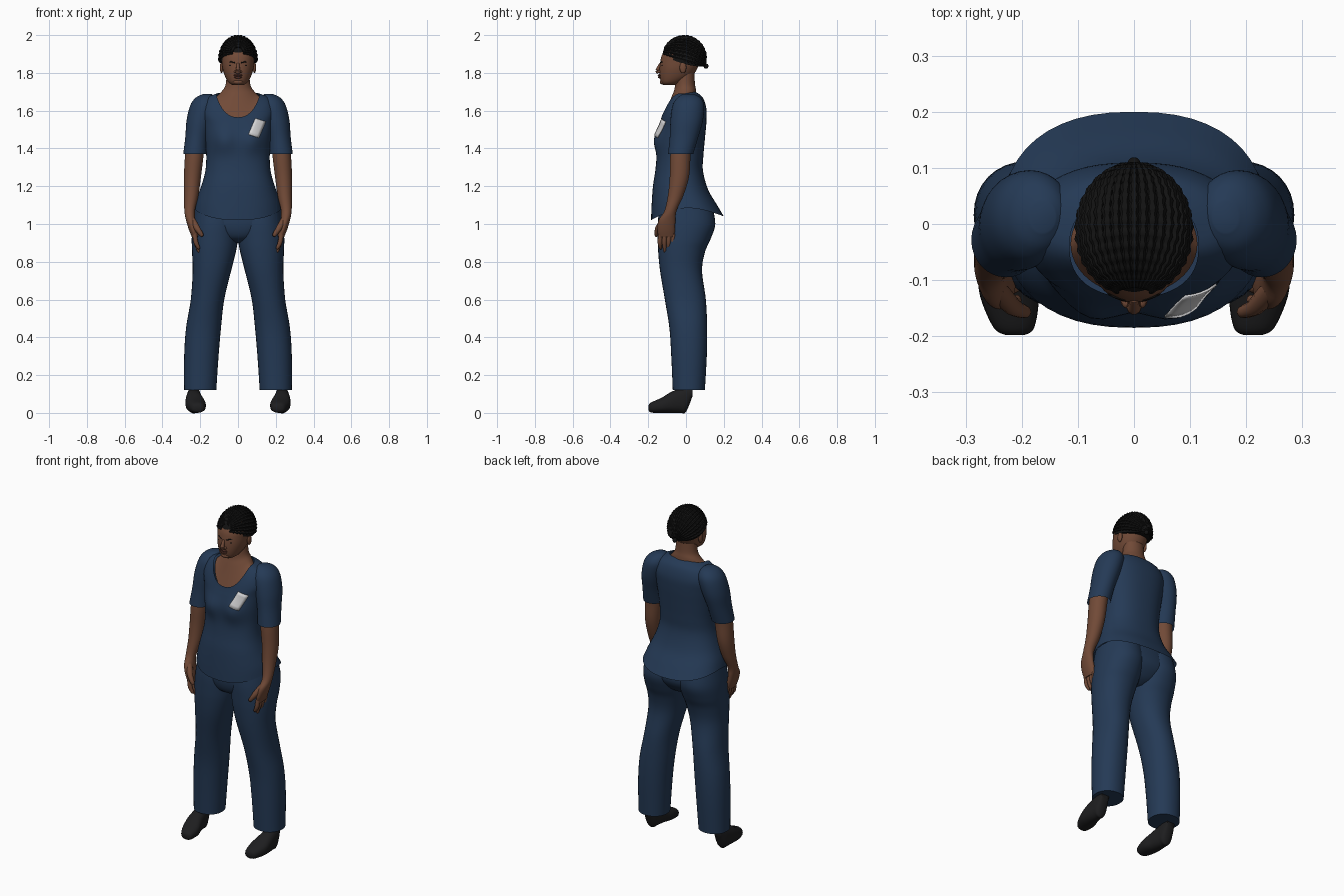
import bpy, bmesh, math
from mathutils import Vector
from mathutils.bvhtree import BVHTree

cube = bpy.data.objects.get("Cube")
if cube:
    bpy.data.objects.remove(cube, do_unlink=True)


def material(name, rgb):
    m = bpy.data.materials.new(name)
    m.use_nodes = True
    m.diffuse_color = (*rgb, 1)
    m.node_tree.nodes["Principled BSDF"].inputs["Base Color"].default_value = (*rgb, 1)
    return m


NAVY = material("navy cloth", (0.018, 0.042, 0.092))
SKIN = material("brown skin", (0.165, 0.068, 0.038))
LIPS = material("dark lips", (0.10, 0.035, 0.025))
HAIR = material("black hair", (0.006, 0.006, 0.006))
SHOE = material("black leather", (0.013, 0.013, 0.014))
WHITE = material("pale badge", (0.65, 0.65, 0.66))


def spline(rows, n=5):
    """Smooth interpolation through rows of numbers."""
    out = []
    for i in range(len(rows) - 1):
        a, b, c, d = (rows[max(0, min(len(rows) - 1, i + k))] for k in (-1, 0, 1, 2))
        for j in range(n):
            t = j / n
            out.append([0.5 * (2 * q + (r - p) * t + (2 * p - 5 * q + 4 * r - s) * t * t
                               + (3 * q - p - 3 * r + s) * t ** 3)
                        for p, q, r, s in zip(a, b, c, d)])
    return out + [list(rows[-1])]


def finish(name, bm, mat):
    bmesh.ops.recalc_face_normals(bm, faces=bm.faces)
    me = bpy.data.meshes.new(name)
    bm.to_mesh(me)
    bm.free()
    me.materials.append(mat)
    ob = bpy.data.objects.new(name, me)
    bpy.context.collection.objects.link(ob)
    bpy.ops.object.select_all(action='DESELECT')
    ob.select_set(True)
    bpy.context.view_layer.objects.active = ob
    bpy.ops.object.shade_smooth_by_angle(angle=math.radians(50))
    return ob


def skin_rings(name, rings, mat, start=True, end=True):
    bm = bmesh.new()
    vs = [[bm.verts.new(p) for p in ring] for ring in rings]
    n = len(vs[0])
    for a, b in zip(vs, vs[1:]):
        for i in range(n):
            bm.faces.new((a[i], a[(i + 1) % n], b[(i + 1) % n], b[i]))
    if start:
        bm.faces.new(vs[0])
    if end:
        bm.faces.new(vs[-1])
    return finish(name, bm, mat)


def power(v, e):
    return math.copysign(abs(v) ** e, v)


def angles(n):
    return [2 * math.pi * i / n for i in range(n)]


def body(name, rows, mat, e=1.0, bump=None, **caps):
    """Rows: front z, side z, back z, half width, front y, back y."""
    rings = []
    for zf, zs, zb, rx, yf, yb in spline(rows):
        ring = []
        for a in angles(48):
            c, s = math.cos(a), math.sin(a)
            z = zs + ((zf if s < 0 else zb) - zs) * abs(s) ** 1.5
            x = rx * power(c, e)
            y = (yf + yb) / 2 + (yb - yf) / 2 * power(s, e)
            if bump and s < 0:
                y -= bump(x, z) * abs(s)
            ring.append((x, y, z))
        rings.append(ring)
    return skin_rings(name, rings, mat, **caps)


def limb(name, rows, mat, side, e=1.0, **caps):
    """Rows: z, inner x, outer x, front y, back y."""
    rings = [[(side * ((x0 + x1) / 2 + (x1 - x0) / 2 * power(math.cos(a), e)),
               (y0 + y1) / 2 + (y1 - y0) / 2 * power(math.sin(a), e), z) for a in angles(32)]
             for z, x0, x1, y0, y1 in spline(rows)]
    return skin_rings(name, rings, mat, **caps)


def tube(name, pts, radii, mat, sides=10):
    pts = [Vector(p) for p in pts]
    rings = []
    for i, (p, r) in enumerate(zip(pts, radii)):
        q = (pts[min(i + 1, len(pts) - 1)] - pts[max(i - 1, 0)]).to_track_quat('Z', 'Y')
        rings.append([p + q @ Vector((r * math.cos(a), r * math.sin(a), 0)) for a in angles(sides)])
    return skin_rings(name, rings, mat)


def ball(name, loc, size, mat):
    bm = bmesh.new()
    bmesh.ops.create_uvsphere(bm, u_segments=20, v_segments=12, radius=1)
    bmesh.ops.scale(bm, vec=size, verts=bm.verts)
    bmesh.ops.translate(bm, vec=loc, verts=bm.verts)
    return finish(name, bm, mat)


# Shirt with flared hem and scooped neckline
def bust(x, z):
    return 0.026 * math.exp(-((abs(x) - 0.08) / 0.06) ** 2 - ((z - 1.44) / 0.065) ** 2)


shirt = body("shirt", [
    (1.02, 1.085, 1.04, .235, -.185, .20), (1.10, 1.13, 1.10, .222, -.182, .165),
    (1.20, 1.20, 1.18, .195, -.175, .118), (1.28, 1.28, 1.28, .173, -.163, .09),
    (1.36, 1.36, 1.36, .168, -.155, .092), (1.45, 1.45, 1.45, .175, -.152, .10),
    (1.51, 1.54, 1.54, .185, -.143, .108), (1.54, 1.61, 1.61, .193, -.136, .108),
    (1.555, 1.665, 1.67, .168, -.132, .088), (1.565, 1.69, 1.70, .115, -.13, .05)],
    NAVY, e=0.85, bump=bust, start=False, end=False)

# Badge plate laid over the chest
tree = BVHTree.FromPolygons([v.co for v in shirt.data.vertices],
                            [p.vertices for p in shirt.data.polygons])
top_l, top_r, low_l = Vector((.092, 0, 1.56)), Vector((.148, 0, 1.542)), Vector((.055, 0, 1.475))
bm = bmesh.new()
grid = []
for j in range(6):
    row = []
    for i in range(5):
        p = top_l + (top_r - top_l) * i / 4 + (low_l - top_l) * j / 5
        hit = tree.ray_cast(Vector((p.x, -1, p.z)), Vector((0, 1, 0)))[0]
        row.append(bm.verts.new((p.x, (hit.y if hit else -.14) - .006, p.z)))
    grid.append(row)
for a, b in zip(grid, grid[1:]):
    for i in range(4):
        bm.faces.new((a[i], b[i], b[i + 1], a[i + 1]))
badge = finish("badge", bm, WHITE)
badge.modifiers.new("thickness", 'SOLIDIFY').thickness = 0.004

# Trouser seat
body("trouser_seat", [
    (.90, .90, .90, .04, -.07, .05), (.93, .93, .93, .13, -.125, .10),
    (1.0, 1.0, 1.0, .222, -.147, .145), (1.1, 1.1, 1.1, .215, -.14, .13)], NAVY, e=0.9)

# Neck and upper chest
body("neck", [
    (1.80, 1.80, 1.80, .06, -.055, .045), (1.72, 1.735, 1.745, .066, -.06, .047),
    (1.67, 1.70, 1.715, .088, -.078, .052), (1.55, 1.675, 1.69, .113, -.126, .055)], SKIN)

# Head
body("head", [(z, z, z, w, f, b) for z, w, f, b in (
    (1.735, .028, -.12, -.05), (1.75, .05, -.132, -.02), (1.78, .068, -.139, .03),
    (1.82, .081, -.14, .058), (1.86, .086, -.136, .075), (1.90, .087, -.125, .085),
    (1.95, .07, -.09, .065), (1.975, .035, -.05, .025))], SKIN, e=0.93)
tube("nose", spline([(0, -.134, 1.85), (0, -.146, 1.825), (0, -.149, 1.812), (0, -.143, 1.803)]),
     [.007 + .0006 * min(i, 12) for i in range(16)], SKIN)
ball("upper_lip", (0, -.139, 1.787), (.024, .011, .006), LIPS)
ball("lower_lip", (0, -.137, 1.777), (.021, .011, .007), LIPS)
ball("chin", (0, -.122, 1.752), (.028, .017, .014), SKIN)

# Braided hair: a cap on a tilted axis with rope-like rows meeting at the back
CENTRE, BACK, UP = Vector((0, -.012, 1.872)), Vector((0, .96, -.28)), Vector((0, .28, .96))


def scalp(t, phi, grow=1.0):
    return CENTRE + grow * (Vector((.096 * math.cos(phi) * math.sin(t), 0, 0))
                            - BACK * (.117 * math.cos(t))
                            + UP * (.121 * math.sin(phi) * math.sin(t)))


ROWS = 19
skin_rings("hair_cap", [[scalp(.02 + 3.1 * j / 24, math.pi * (-.06 + 1.12 * i / 24), .98)
                         for i in range(25)] for j in range(25)], HAIR)
for k in range(ROWS):
    phi = math.pi * k / (ROWS - 1)
    path = [scalp(.28 + 2.75 * j / 59, phi) for j in range(60)]
    radii = [(.0035 + .0055 * math.sin(.28 + 2.75 * j / 59)) * (1 + .22 * math.sin(j * 1.57))
             for j in range(60)]
    tube(f"braid_{k + 1}", path, radii, HAIR, 6)
ball("hair_knot", (0, .106, 1.836), (.012, .013, .014), HAIR)

for side, tag in ((1, "left"), (-1, "right")):
    # Face details
    ball(f"{tag}_ear", (side * .087, -.016, 1.828), (.009, .018, .03), SKIN)
    ball(f"{tag}_eye", (side * .034, -.124, 1.838), (.013, .006, .005), HAIR)
    ball(f"{tag}_nostril", (side * .013, -.14, 1.806), (.009, .01, .007), SKIN)
    tube(f"{tag}_eyebrow", [(side * .016, -.135, 1.853), (side * .036, -.128, 1.859),
                            (side * .058, -.109, 1.853)], (.003, .0035, .002), HAIR)

    # Trouser leg
    limb(f"{tag}_trouser_leg", [
        (.12, .115, .285, -.07, .10), (.30, .103, .285, -.078, .11), (.45, .09, .275, -.088, .112),
        (.60, .073, .25, -.112, .105), (.75, .037, .24, -.137, .085), (.85, .012, .243, -.147, .10),
        (.92, .0, .245, -.15, .13), (1.0, -.005, .24, -.15, .155), (1.09, .0, .225, -.14, .14)],
        NAVY, side, e=0.93)

    # Shoe, lofted from toe to heel
    skin_rings(f"{tag}_shoe", [
        [(side * (cx + w * math.cos(a)), y, (z0 + z1) / 2 + (z1 - z0) / 2 * power(math.sin(a), .75))
         for a in angles(24)] for y, cx, w, z0, z1 in spline([
             (-.198, .212, .016, .015, .04), (-.185, .214, .036, .002, .055), (-.13, .222, .052, 0, .08),
             (-.08, .231, .047, 0, .11), (-.03, .234, .04, 0, .13), (.0, .234, .036, .005, .14),
             (.035, .234, .025, .09, .14)])], SHOE)

    # Short sleeve
    limb(f"{tag}_sleeve", [
        (1.688, .14, .185, -.015, .04), (1.67, .12, .222, -.045, .075), (1.63, .11, .252, -.07, .095),
        (1.55, .13, .272, -.082, .09), (1.46, .155, .279, -.086, .065), (1.37, .166, .29, -.095, .038)],
        NAVY, side, end=False)

    # Arm and palm
    limb(f"{tag}_arm", [
        (1.48, .175, .268, -.07, .04), (1.37, .182, .28, -.083, .025), (1.25, .196, .286, -.086, .016),
        (1.15, .21, .285, -.096, -.014), (1.07, .228, .284, -.114, -.05), (1.02, .225, .275, -.145, -.056),
        (.97, .216, .26, -.152, -.058), (.93, .211, .244, -.145, -.062)], SKIN, side)

    # Fingers and thumb
    for k, low in enumerate((.868, .85, .852, .872)):
        y = -.136 + .023 * k
        tube(f"{tag}_finger_{k + 1}", spline([
            (side * .23, y, .95), (side * .222, y - .002, .90), (side * .205, y + .002, low)], 4),
            [.0125] * 5 + [.011, .010, .009, .005], SKIN)
    tube(f"{tag}_thumb", spline([
        (side * .245, -.115, 1.025), (side * .215, -.148, .975), (side * .188, -.158, .935)], 4),
        [.018, .018, .018, .017, .016, .014, .013, .011, .006], SKIN)
